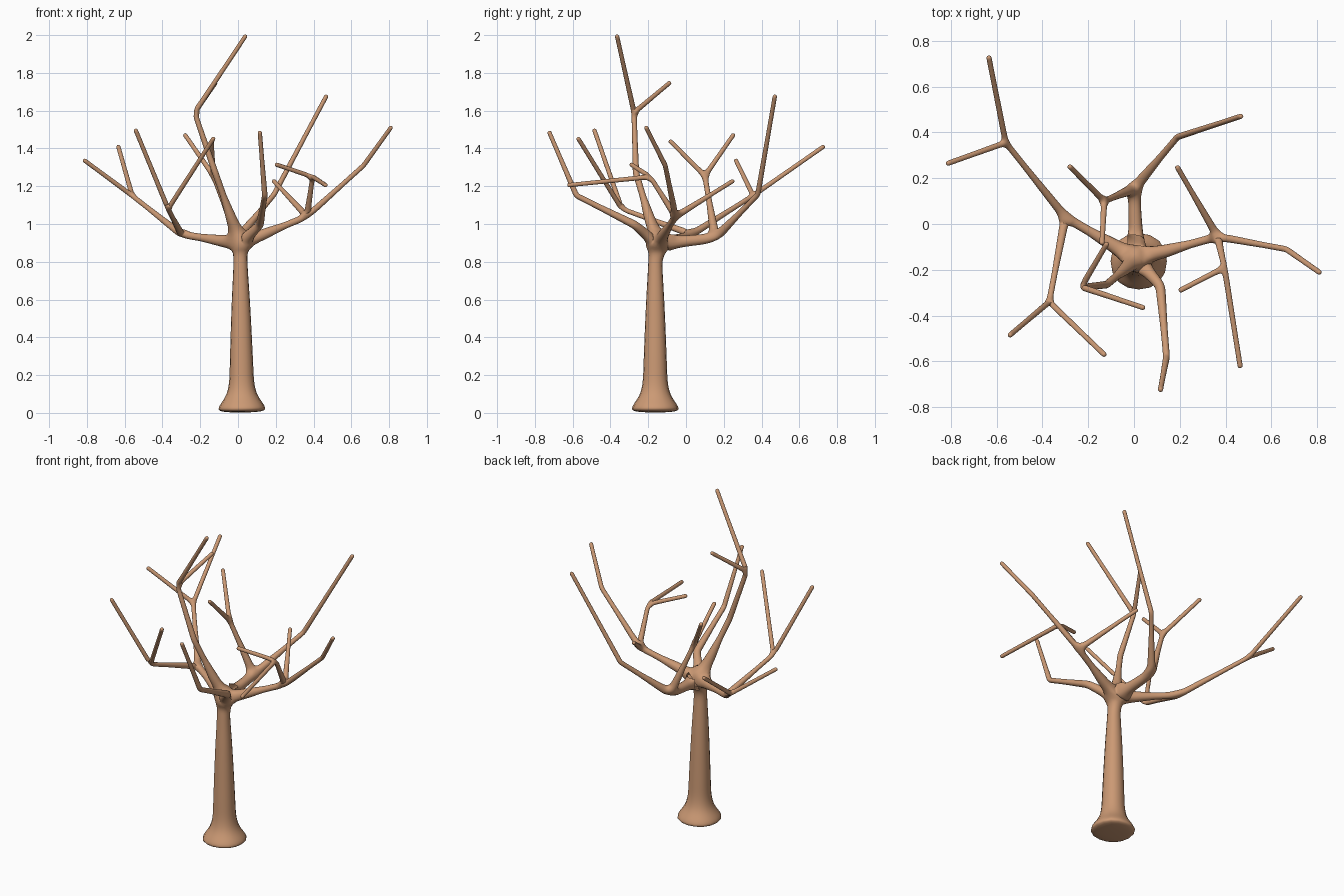
import bpy
from mathutils import Vector

if "Cube" in bpy.data.objects:
    bpy.data.objects.remove(bpy.data.objects["Cube"])

verts, edges, radii = [], [], []

def add(p, r, parent=None):
    verts.append(Vector(p)); radii.append(r)
    if parent is not None:
        edges.append((parent, len(verts) - 1))
    return len(verts) - 1

def grow(parent, p, r, step=0.07):
    """Straight limb from a node to p, subdivided so the ends stay crisp."""
    if parent == hub:
        step = 0.13  # long first step lets the limbs blend at the crown
    a, b, r0 = verts[parent].copy(), Vector(p), radii[parent]
    n = max(2, round((b - a).length / step))
    for i in range(1, n + 1):
        t = i / n
        parent = add(a.lerp(b, t), r0 + (r - r0) * min(1, t * 1.5), parent)
    return parent

def limb(parent, *pts):
    for p in pts:
        parent = grow(parent, p[:3], p[3])
    return parent

T = 0.0115  # twig radius

# trunk with flared foot
n = add((0.021, -0.163, 0.0), 0.122)
for z, r in ((0.025, 0.132), (0.06, 0.107), (0.10, 0.080), (0.16, 0.067), (0.3, 0.062),
             (0.45, 0.056), (0.6, 0.049), (0.75, 0.040), (0.81, 0.037)):
    n = add((0.021 - 0.01 * z, -0.163, z), r, n)
hub = add((0.012, -0.153, 0.895), 0.042, n)

# left limb
a = limb(hub, (-0.30, 0.03, 0.945, 0.02))
b = limb(a, (-0.56, 0.355, 1.15, 0.013))
limb(b, (-0.635, 0.735, 1.415, T))
limb(b, (-0.82, 0.262, 1.342, T))
b = limb(a, (-0.37, -0.34, 1.08, 0.013))
limb(b, (-0.545, -0.488, 1.505, T))
limb(b, (-0.125, -0.575, 1.46, T))
# back limb
a = limb(hub, (0.0, 0.155, 0.925, 0.026))
limb(a, (0.19, 0.38, 1.155, 0.014), (0.472, 0.472, 1.685, T))
b = limb(a, (-0.13, 0.10, 1.255, 0.014))
limb(b, (-0.285, 0.255, 1.478, T))
limb(b, (-0.14, -0.09, 1.445, T))
# right limb
a = limb(hub, (0.365, -0.055, 1.04, 0.018))
limb(a, (0.665, -0.11, 1.31, 0.013), (0.815, -0.215, 1.518, T))
limb(a, (0.185, 0.255, 1.232, T))
b = limb(a, (0.395, -0.19, 1.25, 0.013))
limb(b, (0.195, -0.293, 1.317, T))
limb(b, (0.465, -0.63, 1.205, T))
# front limb
limb(hub, (0.115, -0.27, 0.995, 0.022), (0.142, -0.58, 1.15, 0.015), (0.115, -0.727, 1.493, T))
# tall limb
a = limb(hub, (-0.12, -0.265, 1.27, 0.017), (-0.23, -0.275, 1.59, 0.014))
limb(a, (0.045, -0.367, 2.003, T))
limb(a, (-0.115, -0.08, 1.753, T))

me = bpy.data.meshes.new("tree")
me.from_pydata([tuple(v) for v in verts], edges, [])
ob = bpy.data.objects.new("tree", me)
bpy.context.collection.objects.link(ob)
skin = ob.modifiers.new("skin", 'SKIN')
skin.use_smooth_shade = True
for i, s in enumerate(me.skin_vertices[0].data):
    s.radius = (radii[i] * 1.06,) * 2
    s.use_root = i == 0
sub = ob.modifiers.new("round", 'SUBSURF')
sub.levels = sub.render_levels = 2

bark = bpy.data.materials.new("bark")
bark.diffuse_color = (0.6, 0.32, 0.175, 1)
bark.use_nodes = True
bark.node_tree.nodes["Principled BSDF"].inputs["Base Color"].default_value = bark.diffuse_color
me.materials.append(bark)
